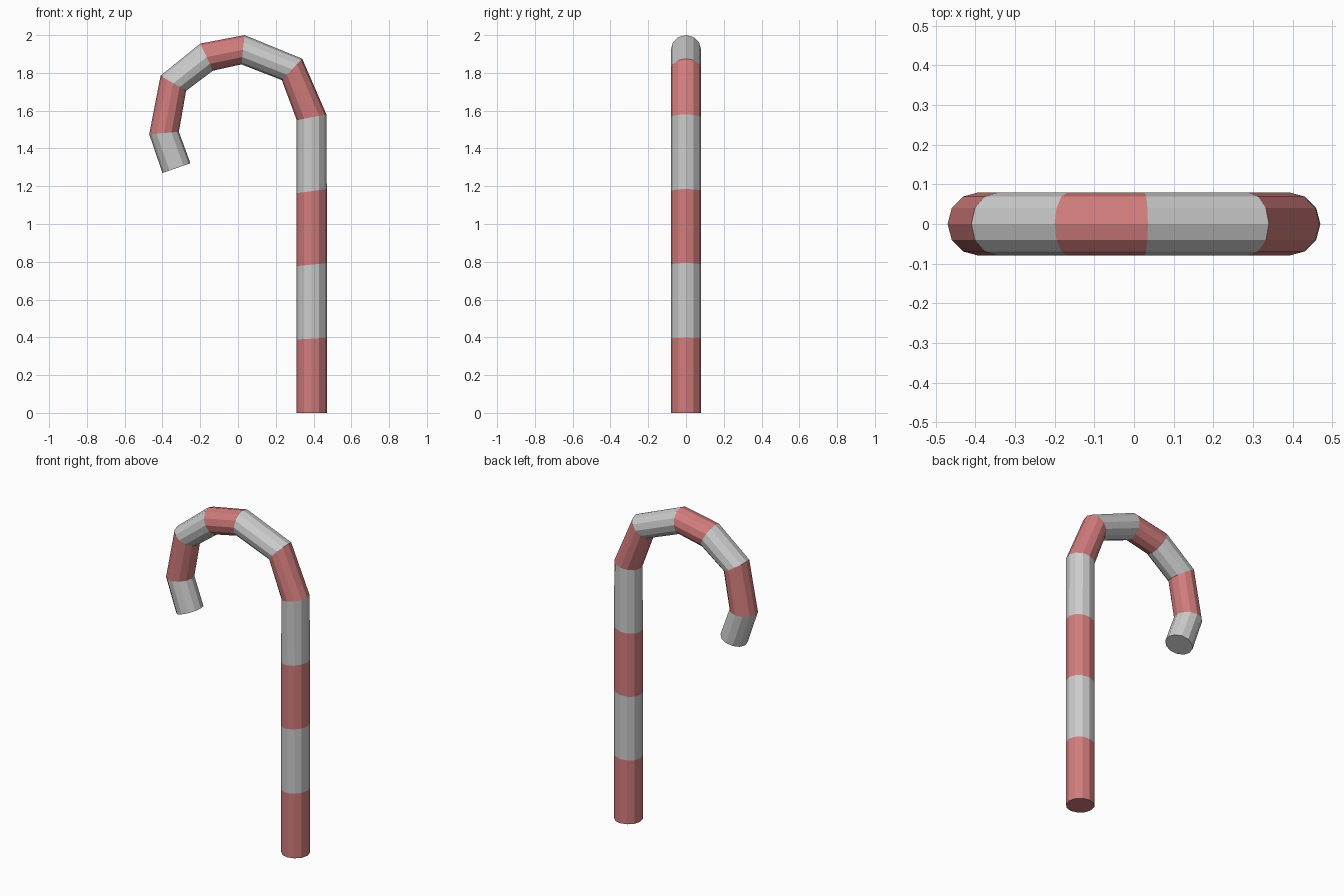
import bpy, bmesh, math
from mathutils import Vector

if "Cube" in bpy.data.objects:
    bpy.data.objects.remove(bpy.data.objects["Cube"])

SIDES = 12
RADIUS = 0.08

# Outer and inner (x, z) points of each ring along the cane
RINGS = [
    ((0.47, 0.0), (0.31, 0.0)),
    ((0.47, 0.398), (0.31, 0.388)),
    ((0.47, 0.793), (0.31, 0.777)),
    ((0.47, 1.185), (0.31, 1.163)),
    ((0.468, 1.58), (0.311, 1.55)),
    ((0.34, 1.875), (0.232, 1.762)),
    ((0.035, 2.0), (0.018, 1.845)),
    ((-0.20, 1.955), (-0.132, 1.812)),
    ((-0.41, 1.785), (-0.275, 1.705)),
    ((-0.47, 1.475), (-0.313, 1.488)),
    ((-0.40, 1.27), (-0.252, 1.322)),
]


def material(name, color):
    mat = bpy.data.materials.new(name)
    mat.diffuse_color = color
    mat.use_nodes = True
    mat.node_tree.nodes["Principled BSDF"].inputs["Base Color"].default_value = mat.diffuse_color
    return mat


bm = bmesh.new()


def add_ring(outer, inner):
    o, i = Vector((outer[0], 0, outer[1])), Vector((inner[0], 0, inner[1]))
    centre, half = (o + i) / 2, (o - i) / 2
    verts = []
    for k in range(SIDES):
        a = math.tau * k / SIDES
        side = Vector((0, RADIUS * math.sin(a), 0))
        verts.append(bm.verts.new(centre + half * math.cos(a) + side))
    return verts


# Tube of alternating red and white stripes
rings = [add_ring(*r) for r in RINGS]
for n, (low, high) in enumerate(zip(rings, rings[1:])):
    for k in range(SIDES):
        j = (k + 1) % SIDES
        face = bm.faces.new((low[k], low[j], high[j], high[k]))
        face.material_index = n % 2

# End caps
bm.faces.new(rings[0][::-1]).material_index = 0
bm.faces.new(rings[-1]).material_index = 1
bmesh.ops.recalc_face_normals(bm, faces=bm.faces[:])

mesh = bpy.data.meshes.new("candy_cane")
bm.to_mesh(mesh)
bm.free()
mesh.materials.append(material("red_stripe", (0.64, 0.2, 0.2, 1)))
mesh.materials.append(material("white_stripe", (0.8, 0.8, 0.8, 1)))
bpy.context.collection.objects.link(bpy.data.objects.new("candy_cane", mesh))
